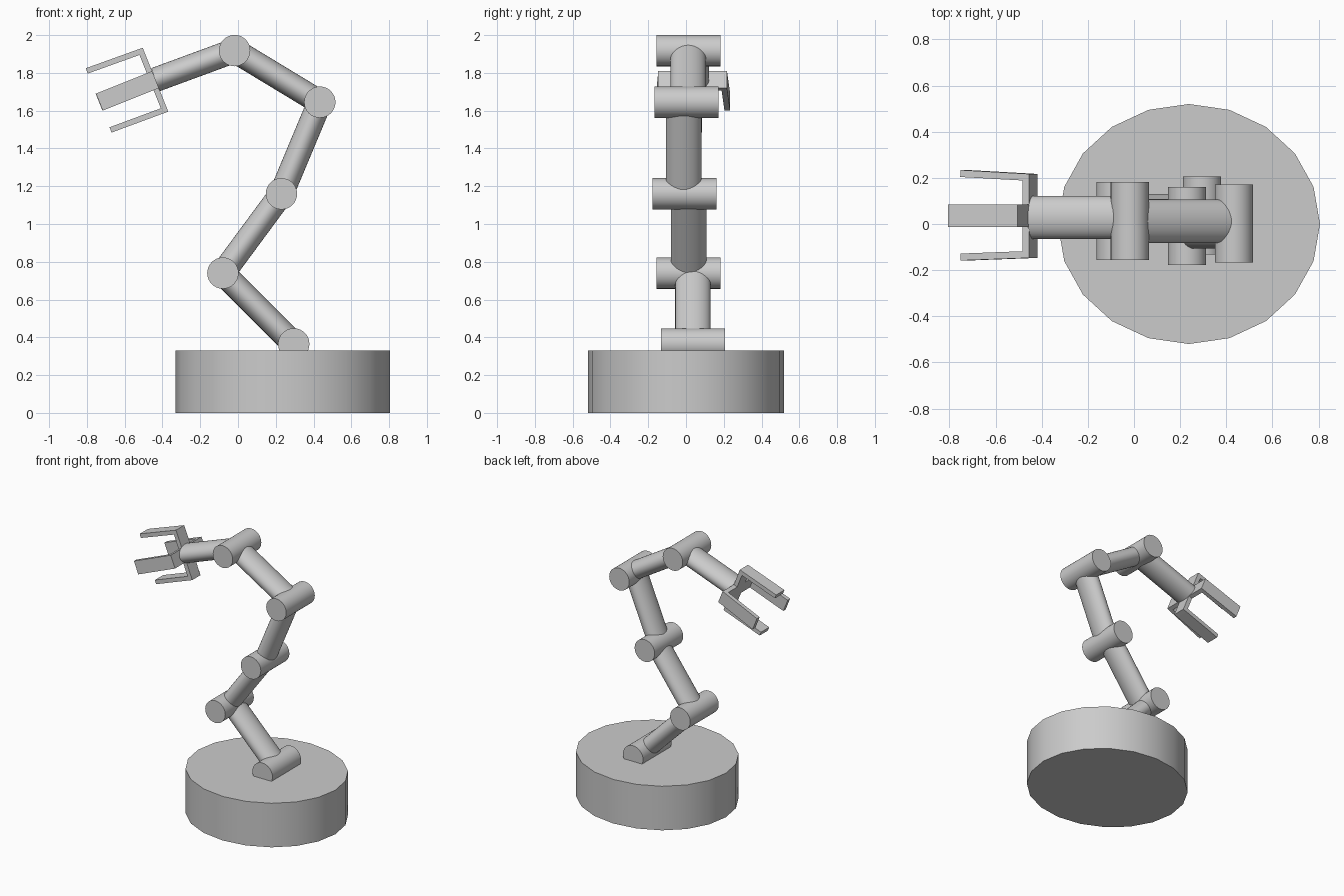
import bpy
import math
from mathutils import Vector, Matrix

cube = bpy.data.objects.get("Cube")
if cube:
    bpy.data.objects.remove(cube, do_unlink=True)

grey = bpy.data.materials.new("plain_grey")
grey.use_nodes = True
GREY = (0.6, 0.6, 0.6, 1)
grey.diffuse_color = GREY
grey.node_tree.nodes["Principled BSDF"].inputs["Base Color"].default_value = GREY


def frame(axis_z, origin):
    """Local frame: Y along the world Y axis, Z along axis_z."""
    z = axis_z.normalized()
    x = Vector((0, 1, 0)).cross(z).normalized()
    y = z.cross(x)
    m = Matrix((x, y, z)).transposed().to_4x4()
    m.translation = origin
    return m


def finish(name, matrix, smooth):
    obj = bpy.context.object
    obj.name = name
    obj.data.transform(matrix)
    obj.data.materials.append(grey)
    if smooth:
        bpy.ops.object.shade_smooth_by_angle(angle=math.radians(30))
    return obj


def cylinder(name, matrix, rx, ry, depth, sides=32):
    bpy.ops.mesh.primitive_cylinder_add(vertices=sides, radius=1, depth=depth)
    return finish(name, matrix @ Matrix.Diagonal((rx, ry, 1, 1)), True)


def box(name, matrix, size):
    bpy.ops.mesh.primitive_cube_add(size=1)
    return finish(name, matrix @ Matrix.Diagonal((*size, 1)), False)


# Base drum, turned so that a corner points along +x
cylinder("base", Matrix.Translation((0.238, 0, 0.165)) @ Matrix.Rotation(math.pi / 2, 4, 'Z'),
         0.52, 0.568, 0.33, 20)

# Joint barrels lying along y
joints = [
    ("base_joint", Vector((0.295, 0.037, 0.365))),
    ("lower_joint", Vector((-0.08, 0.014, 0.74))),
    ("middle_joint", Vector((0.23, -0.008, 1.16))),
    ("upper_joint", Vector((0.433, 0.003, 1.645))),
    ("wrist_joint", Vector((-0.018, 0.014, 1.918))),
]
for name, pos in joints:
    turn = Matrix.Rotation(math.pi / 2, 4, 'X')
    cylinder(name, Matrix.Translation(pos) @ turn, 0.083, 0.083, 0.338)

# Arm segments: oval tubes running from joint to joint
palm = Vector((-0.437, 0.035, 1.764))
ends = [pos for _, pos in joints] + [palm]
names = ["lower_arm", "second_arm", "third_arm", "upper_arm", "wrist_arm"]
for name, a, b, y in zip(names, ends, ends[1:], (0.037, 0.014, -0.013, 0.012, 0.028)):
    a, b = Vector((a.x, y, a.z)), Vector((b.x, y, b.z))
    cylinder(name, frame(b - a, (a + b) / 2), 0.065, 0.094, (b - a).length)

# Gripper: crossed palm bars and four slightly splayed fingers
pitch = math.radians(21.8)
grip = frame(Vector((-math.cos(pitch), 0, -math.sin(pitch))), palm)
LENGTH, WIDTH, THICK, REACH = 0.32, 0.097, 0.03, 0.182
fingers = [("lower_finger", 180, -1.5), ("left_finger", 90, 3),
           ("upper_finger", 0, 2), ("right_finger", 270, 2)]
up = 1 if grip.to_3x3().col[0].z > 0 else -1
for name, angle, splay in fingers:
    spin = Matrix.Rotation(math.radians(angle if up > 0 else 180 + angle), 4, 'Z')
    if angle in (90, 270):
        side = 1 if angle == 90 else -1
        spin = Matrix.Rotation(side * math.pi / 2, 4, 'Z')
    arm = grip @ spin
    box(name.replace("finger", "palm_bar"),
        arm @ Matrix.Translation((REACH / 2, 0, THICK / 2)), (REACH, WIDTH, THICK))
    lean = Matrix.Rotation(math.radians(splay), 4, 'Y')
    box(name, arm @ Matrix.Translation((REACH, 0, 0)) @ lean
        @ Matrix.Translation((-THICK / 2, 0, LENGTH / 2)), (THICK, WIDTH, LENGTH))
